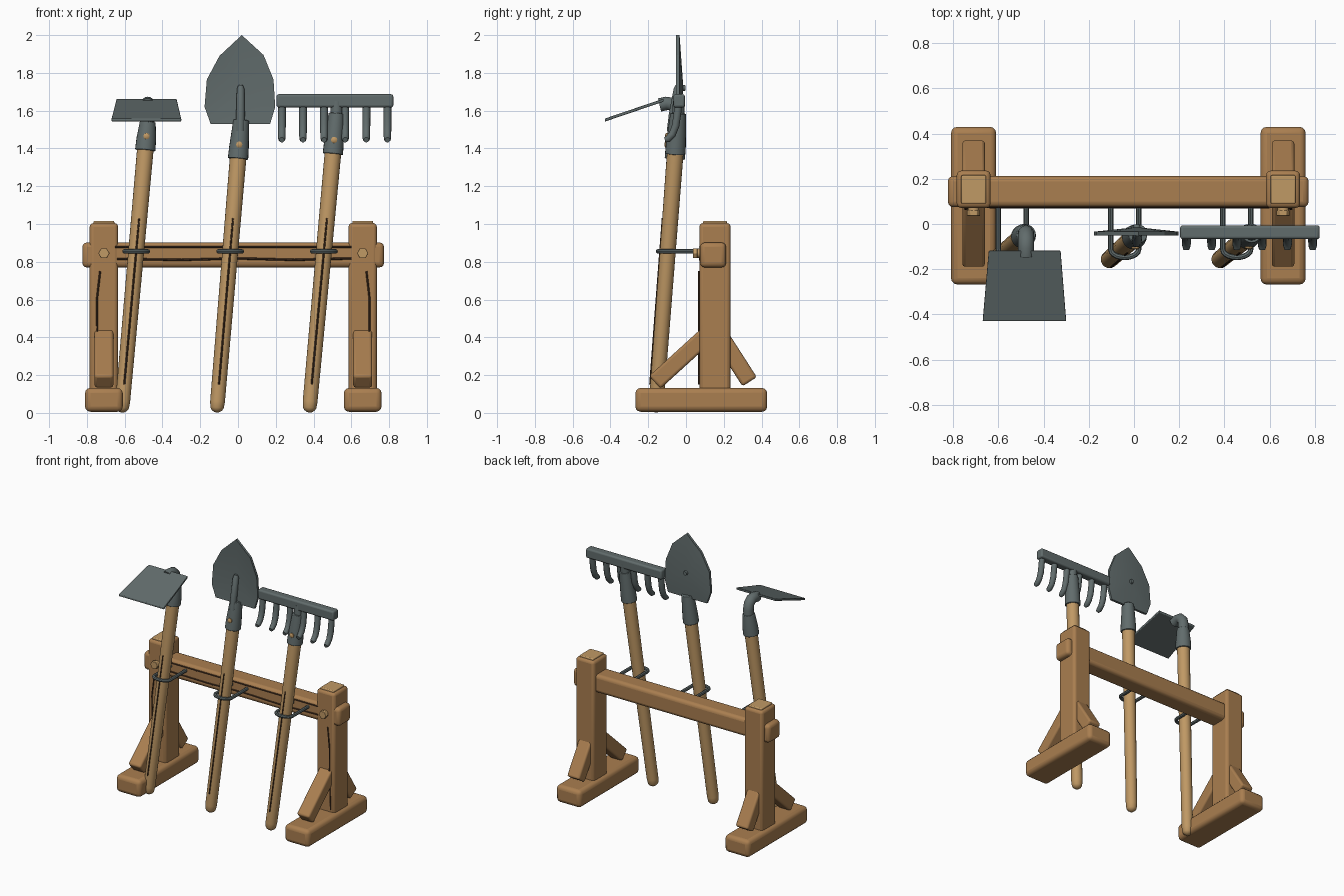
import bpy, bmesh, math
from mathutils import Vector as V, Matrix

if "Cube" in bpy.data.objects:
    bpy.data.objects.remove(bpy.data.objects["Cube"])


def mat(name, r, g, b):
    m = bpy.data.materials.new(name)
    m.diffuse_color = (r, g, b, 1)
    m.use_nodes = True
    m.node_tree.nodes["Principled BSDF"].inputs["Base Color"].default_value = m.diffuse_color
    return m


WOOD = mat("rack_wood", .40, .21, .08)
PALE = mat("pale_wood", .53, .32, .13)
METAL = mat("steel", .12, .15, .15)
DARK = mat("grain", .06, .03, .015)


def finish(name, bm, m, bevel=0, angle=35):
    bmesh.ops.recalc_face_normals(bm, faces=bm.faces)
    me = bpy.data.meshes.new(name)
    bm.to_mesh(me)
    bm.free()
    ob = bpy.data.objects.new(name, me)
    bpy.context.collection.objects.link(ob)
    me.materials.append(m)
    if bevel:
        b = ob.modifiers.new("bevel", 'BEVEL')
        b.width, b.segments = bevel, 3
    bpy.ops.object.select_all(action='DESELECT')
    ob.select_set(True)
    bpy.context.view_layer.objects.active = ob
    bpy.ops.object.shade_smooth_by_angle(angle=math.radians(angle))
    return ob


def box(name, lo, hi, m, bevel=.02):
    lo, hi = V(lo), V(hi)
    bm = bmesh.new()
    bmesh.ops.create_cube(bm, size=1, matrix=Matrix.Translation((lo + hi) / 2)
                          @ Matrix.Diagonal((*(hi - lo), 1)))
    return finish(name, bm, m, bevel)


def tube(name, pts, radii, m, sides=16, bevel=0):
    pts = [V(p) for p in pts]
    if not isinstance(radii, (list, tuple)):
        radii = [radii] * len(pts)
    bm = bmesh.new()
    rings, frame = [], None
    for i, (p, r) in enumerate(zip(pts, radii)):
        t = (pts[min(i + 1, len(pts) - 1)] - pts[max(i - 1, 0)]).normalized()
        side = frame or (V((1, 0, 0)) if abs(t.x) < .8 else V((0, 0, 1)))
        frame = (side - t * side.dot(t)).normalized()
        up = t.cross(frame)
        rings.append([bm.verts.new(p + r * (frame * math.cos(a) + up * math.sin(a)))
                      for a in [2 * math.pi * k / sides for k in range(sides)]])
    for a, b in zip(rings, rings[1:]):
        for k in range(sides):
            bm.faces.new((a[k], a[k - 1], b[k - 1], b[k]))
    bm.faces.new(rings[0])
    bm.faces.new(rings[-1])
    return finish(name, bm, m, bevel, 40)


def brace(name, x, y0, z0, y1, z1):
    # square timber between two points in the yz plane
    a, b = V((x, y0, z0)), V((x, y1, z1))
    d = b - a
    bm = bmesh.new()
    bmesh.ops.create_cube(bm, size=1, matrix=Matrix.Translation((a + b) / 2)
                          @ Matrix.Rotation(math.atan2(d.z, d.y), 4, 'X')
                          @ Matrix.Diagonal((.1, d.length, .09, 1)))
    finish(name, bm, WOOD, .014)


# Rack ends
for side, x in (("left", -.71), ("right", .66)):
    box(side + "_foot", (x - .1, -.268, .006), (x + .1, .43, .132), WOOD, .028)
    box(side + "_post", (x - .075, .071, .1), (x + .075, .236, 1.005), WOOD, .02)
    box(side + "_post_cap", (x - .055, .09, .99), (x + .055, .216, 1.017), PALE, .006)
    brace(side + "_front_brace", x, -.165, .162, .13, .43)
    brace(side + "_rear_brace", x, .337, .165, .17, .425)
    tube(side + "_washer", [(x, .08, .845), (x, .055, .845)], .024, PALE)
    tube(side + "_bolt", [(x, .06, .845), (x, .036, .845)], .03, PALE, 6, .003)
    s = 1 if x < 0 else -1
    tube(side + "_post_grain", [(x - s * .02, .069, .75), (x - s * .037, .067, .6),
                                (x - s * .035, .069, .42), (x - s * .044, .069, .15)],
         .005, DARK, 6)

# Cross beam
box("cross_beam", (-.824, .075, .77), (.773, .212, .902), WOOD, .024)
tube("beam_edge_grain", [(-.65, .075, .878), (.6, .075, .878)], .006, DARK, 6)
tube("beam_grain", [(-.64, .073, .815), (-.3, .073, .81), (0, .073, .818),
                    (.3, .073, .81), (.6, .073, .818)], .006, DARK, 6)


def axis(x0, x1):
    # point on a leaning handle at height z
    return lambda z: V((x0 + (x1 - x0) * (z - .04) / 1.34, -.158 + .0756 * (z - .04), z))


tools = {"hoe": (-.612, -.492, 1.39, 1.54), "shovel": (-.11, .003, 1.345, 1.55),
         "rake": (.38, .503, 1.37, 1.585)}
for name, (x0, x1, zc, zt) in tools.items():
    at = axis(x0, x1)
    # Handle with rounded lower end
    ends = [(.04 - .038 * math.cos(a), .038 * math.sin(a)) for a in (.1, .4, .8, 1.2)]
    tube(name + "_handle", [at(z) for z, r in ends] + [at(.06), at(zc + .05)],
         [r for z, r in ends] + [.039, .044], PALE, 20)
    tube(name + "_grain", [at(z) + V((0, -.041, 0)) for z in (.15, .45, .75, 1.03)],
         .005, DARK, 6)
    # Socket and rivet
    tube(name + "_socket", [at(zc), at(zc + .06), at(zt)], [.054, .052, .042], METAL, 20, .004)
    r = at(zc + .075)
    tube(name + "_rivet", [r + V((0, -.035, 0)), r + V((0, -.055, 0)), r + V((0, -.06, 0))],
         [.017, .017, .009], PALE, 10)
    # U-shaped holder
    c, w = at(.855), .062
    arc = [V((c.x + w * math.cos(a), -.112 - .036 * math.sin(a), .855))
           for a in [math.pi * k / 10 for k in range(11)]]
    tube(name + "_holder", [(c.x + w, .1, .855)] + arc + [(c.x - w, .1, .855)], .012, METAL, 8)

# Shovel blade: dished fan
outline = [(.02, 2.0), (-.098, 1.89), (-.165, 1.765), (-.177, 1.62), (-.145, 1.53),
           (.17, 1.53), (.197, 1.62), (.188, 1.765), (.135, 1.895)]
bm = bmesh.new()
fans = []
for dy in (0, .018):
    hub = bm.verts.new((.012, -.032 + dy, 1.72))
    rim = [bm.verts.new((x, -.052 + dy, z)) for x, z in outline]
    for k in range(len(rim)):
        bm.faces.new((hub, rim[k - 1], rim[k]))
    fans.append(rim)
for k in range(len(outline)):
    bm.faces.new((fans[0][k - 1], fans[0][k], fans[1][k], fans[1][k - 1]))
finish("shovel_blade", bm, METAL, 0, 20)
tube("shovel_rib", [(.012, -.08, 1.49), (.013, -.068, 1.58), (.014, -.045, 1.715),
                    (.014, -.043, 1.735)], [.022, .023, .02, .012], METAL, 12)
tube("shovel_rear_boss", [(.012, -.03, 1.72), (.012, -.003, 1.72)], [.02, .014], METAL, 12)

# Rake head, neck and curved tines
box("rake_bar", (.204, -.067, 1.617), (.822, -.006, 1.687), METAL, .012)
tube("rake_neck", [(.52, -.043, 1.55), (.523, -.037, 1.65)], .032, METAL)
for i in range(6):
    x = .232 + i * .1118
    tube("rake_tine_%d" % (i + 1),
         [(x, -.04, 1.64), (x, -.046, 1.58), (x, -.055, 1.52), (x, -.072, 1.475),
          (x, -.096, 1.45), (x, -.112, 1.445)], [.021, .021, .021, .02, .019, .014], METAL, 10)

# Hoe neck and sloping blade
tube("hoe_neck", [(-.48, -.046, 1.5), (-.478, -.042, 1.575), (-.478, -.05, 1.61),
                  (-.478, -.075, 1.635), (-.478, -.105, 1.638), (-.478, -.14, 1.63)],
     .036, METAL)
bm = bmesh.new()
quads = [[bm.verts.new((x, y, z + dz)) for x, y, z in
          ((-.643, -.118, 1.648), (-.325, -.118, 1.648), (-.3, -.43, 1.542), (-.67, -.43, 1.542))]
         for dz in (0, .016)]
bm.faces.new(quads[0])
bm.faces.new(quads[1])
for k in range(4):
    bm.faces.new((quads[0][k - 1], quads[0][k], quads[1][k], quads[1][k - 1]))
finish("hoe_blade", bm, METAL, .004)
